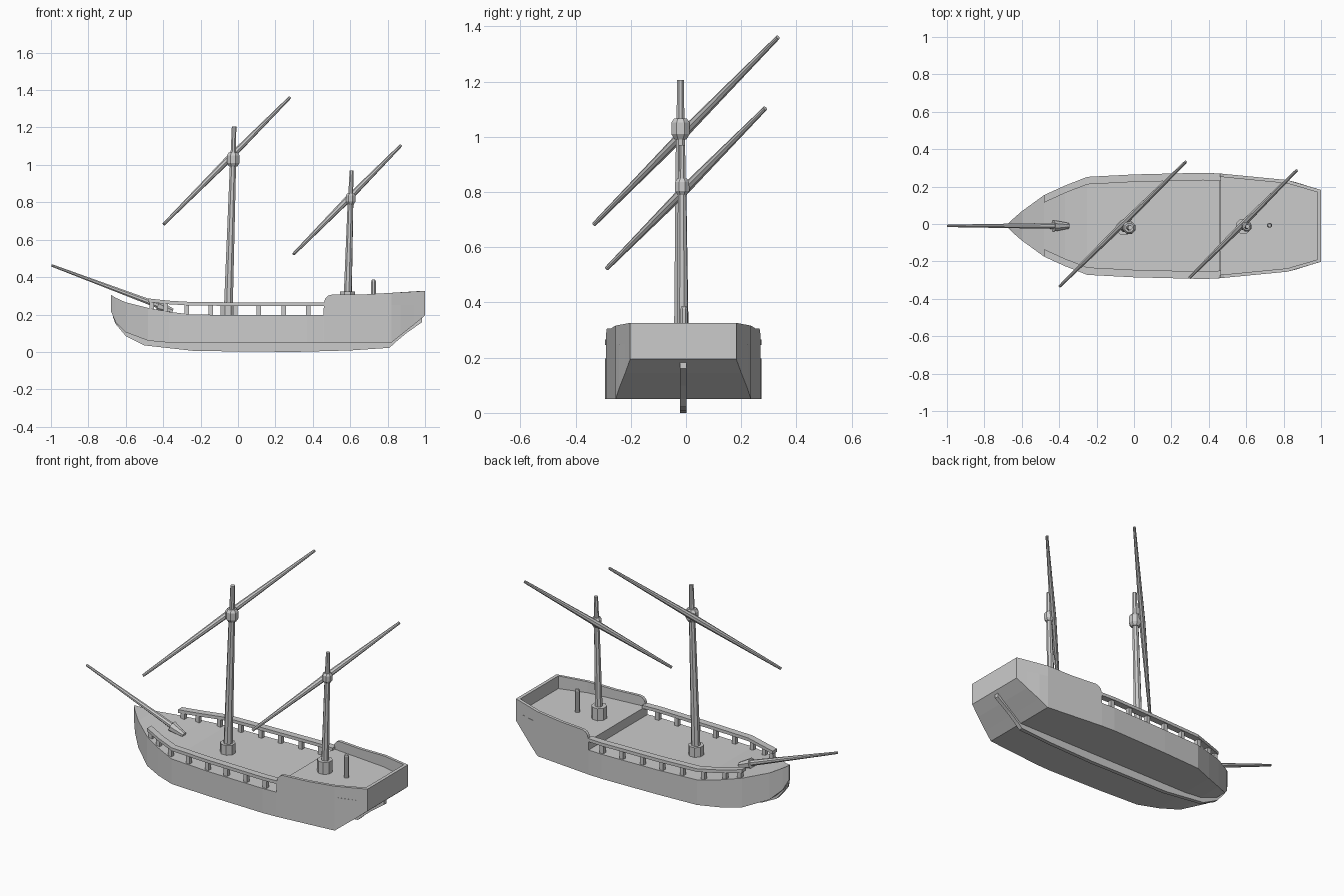
import bpy, bmesh, math
from mathutils import Vector

if "Cube" in bpy.data.objects:
    bpy.data.objects.remove(bpy.data.objects["Cube"])

CY = -0.01  # centreline of the ship


def loft(name, sections):
    """Skin a row of equal-sized rings and cap both ends."""
    bm = bmesh.new()
    rings = [[bm.verts.new(p) for p in s] for s in sections]
    n = len(rings[0])
    for a, b in zip(rings, rings[1:]):
        for i in range(n):
            j = (i + 1) % n
            bm.faces.new((a[i], a[j], b[j], b[i]))
    bm.faces.new(rings[0])
    bm.faces.new(rings[-1])
    bmesh.ops.recalc_face_normals(bm, faces=bm.faces)
    me = bpy.data.meshes.new(name)
    bm.to_mesh(me)
    bm.free()
    ob = bpy.data.objects.new(name, me)
    bpy.context.collection.objects.link(ob)
    return ob


def spar(name, a, b, stops, sides=8):
    """Straight round bar from a to b; stops are (fraction, radius)."""
    a, b = Vector(a), Vector(b)
    q = (b - a).to_track_quat('Z', 'Y')
    rings = []
    for t, r in stops:
        rings.append([a.lerp(b, t) + q @ Vector((r * math.cos(k), r * math.sin(k), 0))
                      for k in [(i + 0.5) * math.tau / sides for i in range(sides)]])
    return loft(name, rings)


def interp(table, x, col):
    for p, q in zip(table, table[1:]):
        if p[0] <= x <= q[0]:
            return p[col] + (q[col] - p[col]) * (x - p[0]) / (q[0] - p[0])
    return table[-1][col]


# Hull: x, half width, bottom, top
hull = [(-0.68, 0.004, 0.22, 0.305), (-0.655, 0.03, 0.16, 0.29),
        (-0.6, 0.078, 0.105, 0.265), (-0.48, 0.165, 0.06, 0.235),
        (-0.37, 0.215, 0.05, 0.215), (-0.25, 0.262, 0.05, 0.2),
        (0.0, 0.275, 0.05, 0.197), (0.37, 0.284, 0.05, 0.197),
        (0.457, 0.28, 0.05, 0.197), (0.459, 0.28, 0.05, 0.25),
        (0.82, 0.245, 0.05, 0.25), (0.87, 0.232, 0.09, 0.25),
        (0.94, 0.21, 0.145, 0.25), (1.0, 0.192, 0.195, 0.25)]
loft("hull", [[(x, CY - w, lo), (x, CY + w, lo), (x, CY + w, hi), (x, CY - w, hi)]
              for x, w, lo, hi in hull])

# Quarterdeck bulwark: one wall running round the stern
wall = [(0.459, 0.262), (0.466, 0.285), (0.48, 0.3), (0.5, 0.306),
        (0.65, 0.306), (0.82, 0.316), (1.0, 0.326)]
half = []
for x, top in wall:
    w = interp(hull, x, 1)
    xi, wi = (0.98, w - 0.012) if x == 1.0 else (x, w - 0.018)
    half.append((x, w, xi, wi, top))


def wall_ring(p, s):
    x, w, xi, wi, top = p
    return [(x, CY + s * w, 0.25), (x, CY + s * w, top),
            (xi, CY + s * wi, top), (xi, CY + s * wi, 0.25)]


loft("quarterdeck_bulwark", [wall_ring(p, 1) for p in half]
     + [wall_ring(p, -1) for p in reversed(half)])

# Side rails and their posts: x, underside height
rail = [(-0.48, 0.267), (-0.37, 0.255), (-0.25, 0.248), (0.0, 0.246),
        (0.37, 0.246), (0.466, 0.246)]
posts = (-0.46, -0.385, -0.275, -0.145, -0.015, 0.112, 0.245, 0.375)
for side, s in (("left", 1), ("right", -1)):
    rings = []
    for x, z in rail:
        w = interp(hull, x, 1)
        rings.append([(x, CY + s * y, h) for y, h in
                      ((w, z), (w, z + 0.019), (w - 0.04, z + 0.019), (w - 0.04, z))])
    loft("rail_" + side, rings)
    for i, x in enumerate(posts):
        y = CY + s * (interp(hull, x, 1) - 0.021)
        d = 0.012
        loft(f"rail_post_{side}_{i + 1}",
             [[(x + a * d, y + b * d, z) for a, b in ((-1, -1), (1, -1), (1, 1), (-1, 1))]
              for z in (interp(hull, x, 3) - 0.015, interp(rail, x, 1) + 0.005)])

# Keel and sternpost as one flat blade
keel = [(-0.67, 0.19), (-0.655, 0.15), (-0.6, 0.085), (-0.5, 0.035), (-0.23, 0.005),
        (0.3, 0.0), (0.6, 0.008), (0.81, 0.022), (0.84, 0.05), (0.9, 0.1),
        (0.985, 0.16), (0.985, 0.19), (0.93, 0.18), (0.8, 0.09), (-0.4, 0.09),
        (-0.58, 0.14)]
loft("keel", [[(x, CY + d, z) for x, z in keel] for d in (-0.012, 0.012)])

# Masts: foot collar, lower mast, head block, topmast and slanted yard
masts = [
    ("main", (-0.053, -0.02, 0.19), (-0.026, -0.02, 1.03), 1.205, 0.026, 0.036, 0.255,
     (-0.397, -0.333, 0.683), (0.277, 0.333, 1.36)),
    ("aft", (0.585, -0.012, 0.24), (0.602, -0.014, 0.82), 0.97, 0.023, 0.028, 0.322,
     (0.297, -0.287, 0.523), (0.87, 0.287, 1.103)),
]
for name, foot, head, top, r, hr, collar, y0, y1 in masts:
    x, y, z = head
    spar(name + "_mast", foot, head, [(0, r), (1, r * 0.68)])
    spar(name + "_mast_foot", foot, (foot[0], foot[1], collar), [(0, 0.043), (1, 0.043)])
    spar(name + "_mast_head", (x, y, z - hr * 1.1), (x, y, z + hr * 1.0),
         [(0, hr * 0.65), (0.25, hr), (0.8, hr), (1, hr * 0.7)])
    spar(name + "_topmast", (x, y, z), (x + 0.005, y, top), [(0, r * 0.62), (1, r * 0.5)])
    spar(name + "_yard", y0, y1, [(0, 0.008), (0.5, 0.018), (1, 0.008)])

# Bowsprit with its tapered heel block
spar("bowsprit", (-0.997, CY, 0.463), (-0.37, CY, 0.228), [(0, 0.007), (1, 0.018)])
spar("bowsprit_heel", (-0.43, CY, 0.247), (-0.35, CY, 0.217), [(0, 0.032), (1, 0.016)])

# Small post on the quarterdeck
spar("deck_post", (0.725, CY + 0.003, 0.24), (0.725, CY + 0.003, 0.387),
     [(0, 0.014), (0.93, 0.014), (1, 0.009)])
